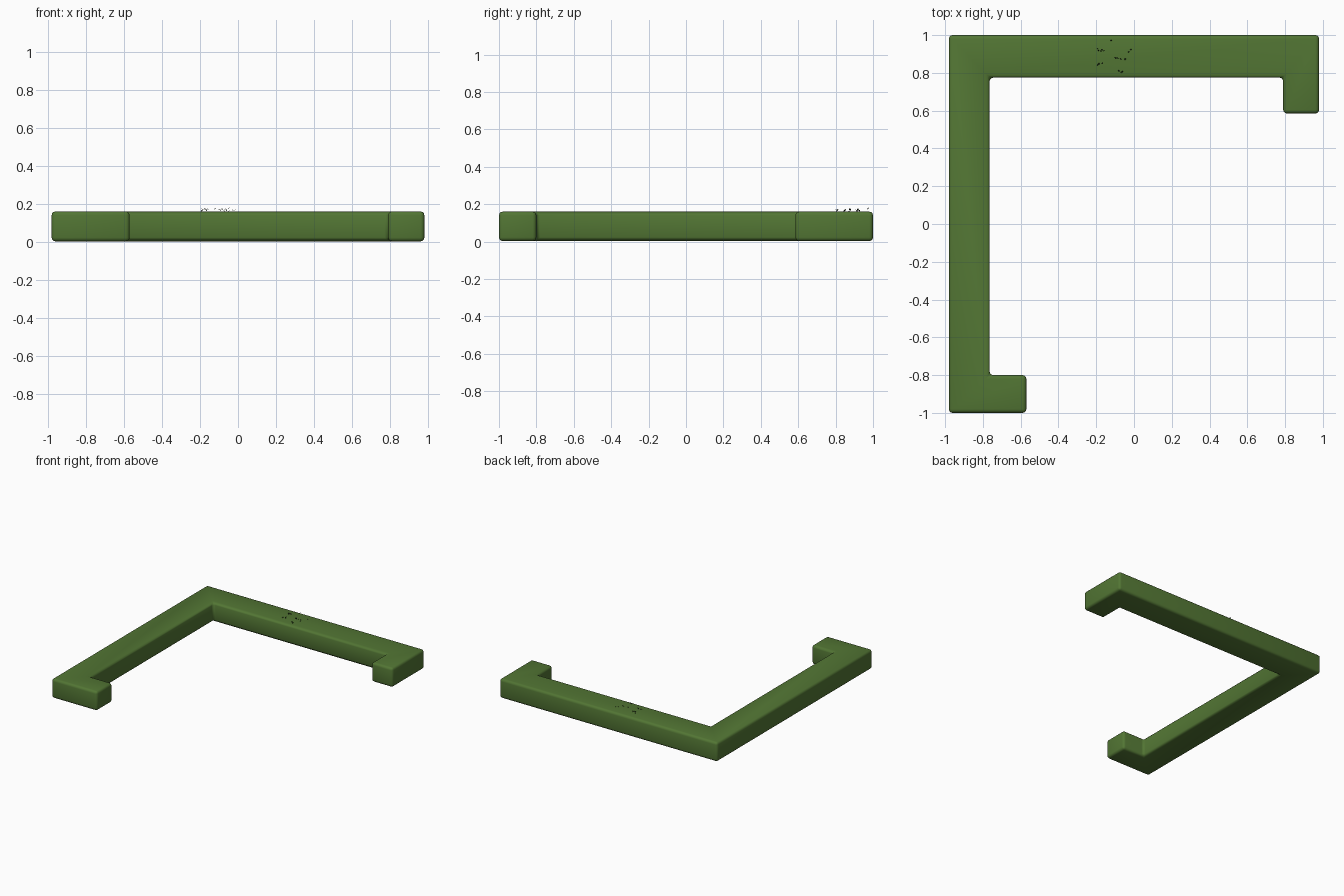
import bpy, bmesh, math, random
from mathutils import Vector, Matrix

if "Cube" in bpy.data.objects:
    bpy.data.objects.remove(bpy.data.objects["Cube"])
random.seed(4)

def material(name, col):
    m = bpy.data.materials.new(name)
    m.diffuse_color = (*col, 1)
    m.use_nodes = True
    m.node_tree.nodes["Principled BSDF"].inputs["Base Color"].default_value = m.diffuse_color
    return m

green = material("hedge green", (0.085, 0.18, 0.034))
dark = material("dark leaf", (0.012, 0.022, 0.008))

def add_object(name, bm, mat):
    me = bpy.data.meshes.new(name)
    bm.to_mesh(me)
    bm.free()
    ob = bpy.data.objects.new(name, me)
    bpy.context.collection.objects.link(ob)
    me.materials.append(mat)
    return ob

# Hedge: outline extruded upwards with rounded edges
outline = [(-0.98, -1), (-0.57, -1), (-0.57, -0.80), (-0.765, -0.80),
           (-0.765, 0.775), (0.79, 0.775), (0.79, 0.585), (0.98, 0.585),
           (0.98, 1), (-0.98, 1)]
bm = bmesh.new()
face = bm.faces.new([bm.verts.new((x, y, 0.003)) for x, y in outline])
ext = bmesh.ops.extrude_face_region(bm, geom=[face])
top = [v for v in ext["geom"] if isinstance(v, bmesh.types.BMVert)]
bmesh.ops.translate(bm, verts=top, vec=(0, 0, 0.157))
bmesh.ops.recalc_face_normals(bm, faces=bm.faces)
bmesh.ops.bevel(bm, geom=list(bm.edges), offset=0.02, segments=3,
                profile=0.5, affect='EDGES')
for f in bm.faces:
    f.smooth = True
add_object("hedge", bm, green)

# Loose leaves: little dark blades in clusters on the rear run
clusters = [(-0.19, 0.92, 3), (-0.165, 0.917, 3), (-0.125, 0.965, 1),
            (-0.02, 0.915, 2), (-0.085, 0.88, 3), (-0.06, 0.87, 3),
            (-0.185, 0.845, 2), (-0.165, 0.85, 2), (-0.075, 0.803, 2),
            (-0.055, 0.807, 2)]
bm = bmesh.new()
for cx, cy, n in clusters:
    for i in range(n):
        size = random.uniform(0.012, 0.018)
        rot = (Matrix.Rotation(random.choice((0.7, 0.8, 2.6, 3.9)), 3, 'Z')
               @ Matrix.Rotation(-random.uniform(0.5, 1.1), 3, 'Y'))
        base = Vector((cx + random.uniform(-0.01, 0.01),
                       cy + random.uniform(-0.006, 0.006),
                       random.uniform(0.158, 0.169)))
        pts = [(0, 0, 0), (0.5, -0.22, 0.05), (1, 0, 0), (0.5, 0.22, 0.05)]
        bm.faces.new([bm.verts.new(base + rot @ (Vector(p) * size)) for p in pts])
add_object("loose_leaves", bm, dark)
